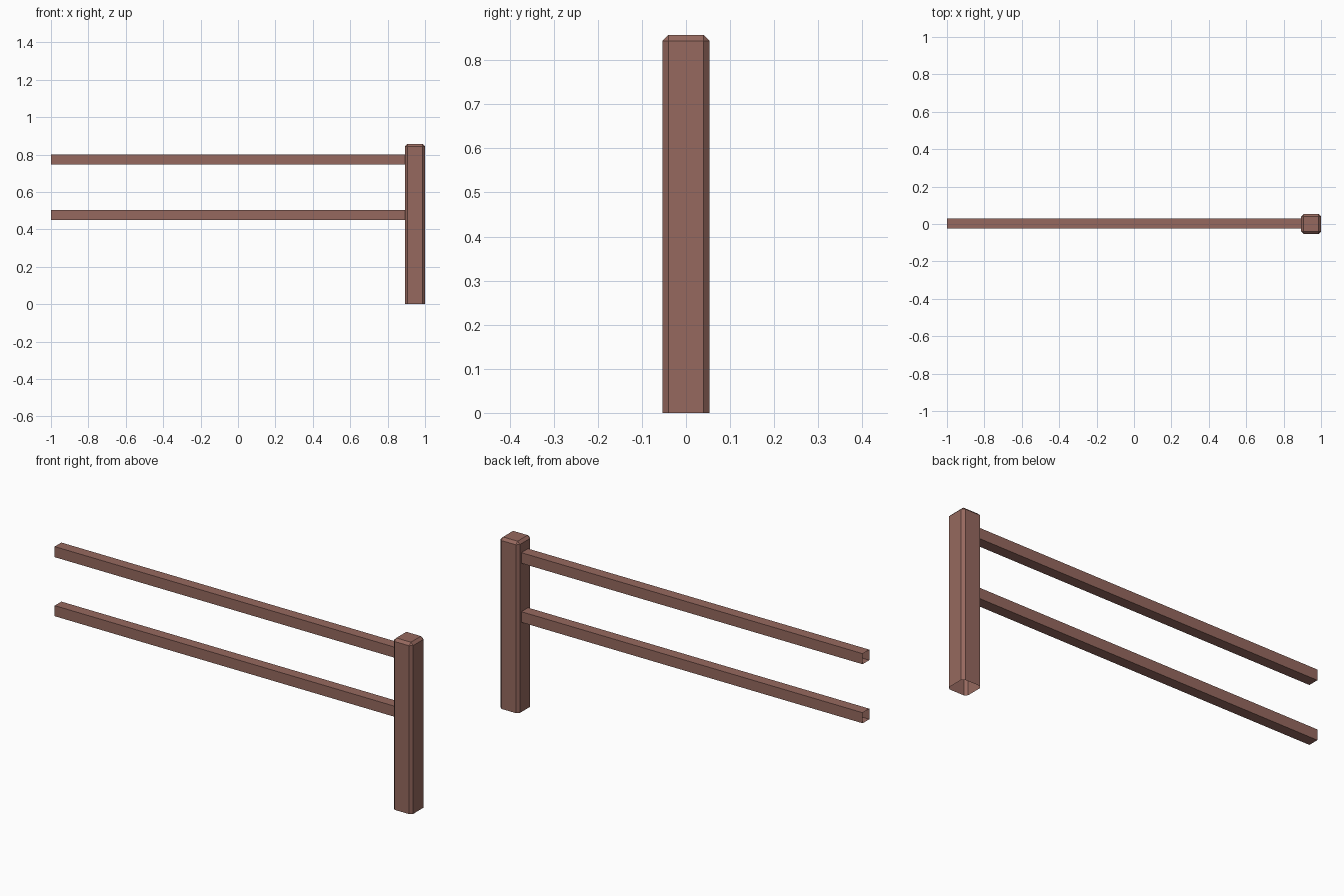
import bpy, bmesh
from mathutils import Vector

if "Cube" in bpy.data.objects:
    bpy.data.objects.remove(bpy.data.objects["Cube"])

# One flat reddish brown wood colour
wood = bpy.data.materials.new("reddish brown wood")
wood.diffuse_color = (0.305, 0.141, 0.114, 1.0)
wood.use_nodes = True
wood.node_tree.nodes["Principled BSDF"].inputs["Base Color"].default_value = wood.diffuse_color


def box(name, lo, hi, open_dirs, chamfer=0.0):
    """Box between two corners; bevels all but the bottom rim, removes faces facing open_dirs."""
    lo, hi = Vector(lo), Vector(hi)
    bm = bmesh.new()
    bmesh.ops.create_cube(bm, size=1)
    for v in bm.verts:
        v.co = Vector([(lo[i] + hi[i]) / 2 + v.co[i] * (hi[i] - lo[i]) for i in range(3)])
    if chamfer:
        edges = [e for e in bm.edges if max(v.co.z for v in e.verts) > lo.z + 1e-4]
        bmesh.ops.bevel(bm, geom=edges, offset=chamfer, segments=1,
                        affect='EDGES', profile=0.5)
    bm.normal_update()
    ends = [f for f in bm.faces if any(f.normal.dot(Vector(d)) > 0.99 for d in open_dirs)]
    bmesh.ops.delete(bm, geom=ends, context='FACES')
    mesh = bpy.data.meshes.new(name)
    bm.to_mesh(mesh)
    bm.free()
    mesh.materials.append(wood)
    obj = bpy.data.objects.new(name, mesh)
    bpy.context.collection.objects.link(obj)
    return obj


# Chamfered post, open underneath
box("post", (0.893, -0.053, 0), (1.0, 0.053, 0.857), [(0, 0, -1)], chamfer=0.013)

# Two rails, open at both ends, butting against the post
for name, z in (("lower_rail", 0.45), ("upper_rail", 0.746)):
    box(name, (-1.0, -0.024, z), (0.893, 0.029, z + 0.053), [(-1, 0, 0), (1, 0, 0)])
